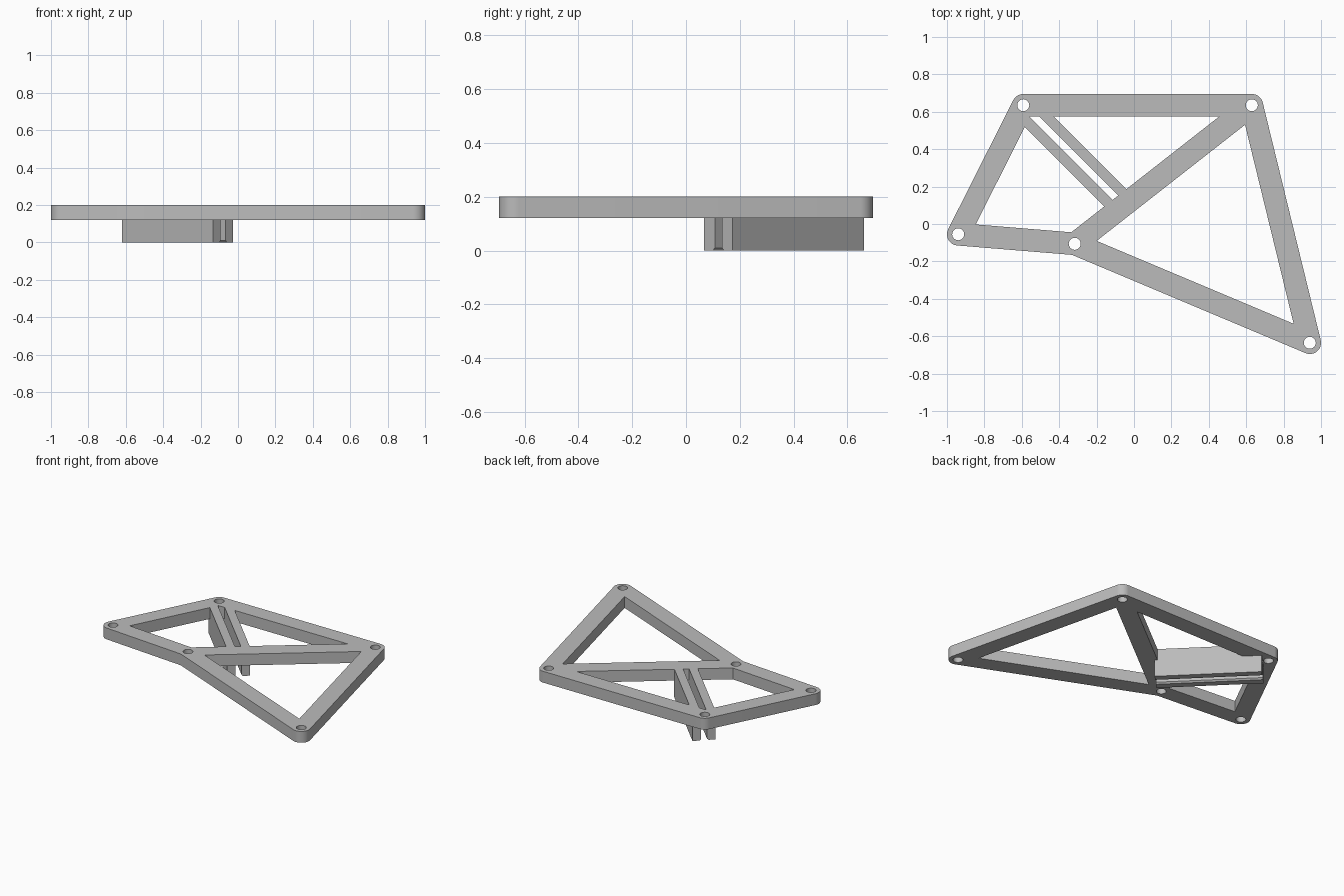
import bpy, bmesh, math
from mathutils import Vector

cube = bpy.data.objects.get("Cube")
if cube:
    bpy.data.objects.remove(cube, do_unlink=True)

grey = bpy.data.materials.new("plain_grey")
grey.use_nodes = True
grey.diffuse_color = (0.5, 0.5, 0.5, 1)
grey.node_tree.nodes["Principled BSDF"].inputs["Base Color"].default_value = (0.5, 0.5, 0.5, 1)

# Pivot points of the linkage frame, and its sizes
A, B, C, D, E = [Vector(p) for p in (
    (-0.94, -0.055), (-0.317, -0.106), (0.94, -0.635), (0.63, 0.635), (-0.592, 0.635))]
HALF, HOLE = 0.06, 0.032
LOW, HIGH = 0.12, 0.2
# Fin edges, measured across the diagonal as x + y
FIN_EDGES = (-0.065, 0.014, 0.068, 0.147)
FIN_ENDS = (-1.175, -0.2)      # along the diagonal, as x - y


def offset_loop(points, dist, rounded=False):
    """Offset a counter-clockwise loop outwards, rounding convex corners if asked."""
    out = []
    for i, p in enumerate(points):
        d1 = (p - points[i - 1]).normalized()
        d2 = (points[(i + 1) % len(points)] - p).normalized()
        n1, n2 = Vector((d1.y, -d1.x)), Vector((d2.y, -d2.x))
        turn = math.atan2(d1.x * d2.y - d1.y * d2.x, d1.dot(d2))
        if rounded and turn > 0:
            start = math.atan2(n1.y, n1.x)
            for k in range(13):
                a = start + turn * k / 12
                out.append(p + dist * Vector((math.cos(a), math.sin(a))))
        else:
            out.append(p + (n1 + n2) * dist / (1 + n1.dot(n2)))
    return out


def clip(points, limit, sign):
    """Keep the part of a convex loop where sign * (x + y - limit) >= 0."""
    out = []
    for i, q in enumerate(points):
        p = points[i - 1]
        fp, fq = (sign * (v.x + v.y - limit) for v in (p, q))
        if fp * fq < 0:
            out.append(p.lerp(q, fp / (fp - fq)))
        if fq >= 0:
            out.append(q)
    return out


def circle(centre, radius, steps=32):
    return [centre + radius * Vector((math.cos(math.tau * k / steps), math.sin(math.tau * k / steps)))
            for k in range(steps)]


def finish(name, mesh):
    bm = bmesh.new()
    bm.from_mesh(mesh)
    bmesh.ops.remove_doubles(bm, verts=bm.verts, dist=0.0001)
    bmesh.ops.recalc_face_normals(bm, faces=bm.faces)
    bm.to_mesh(mesh)
    bm.free()
    mesh.materials.clear()
    mesh.materials.append(grey)
    obj = bpy.data.objects.new(name, mesh)
    bpy.context.collection.objects.link(obj)
    bpy.ops.object.select_all(action='DESELECT')
    obj.select_set(True)
    bpy.context.view_layer.objects.active = obj
    bpy.ops.object.shade_smooth_by_angle(angle=math.radians(30))
    return obj


# Frame: outline, openings split by the fins, and pivot holes
opening = offset_loop([A, B, D, E], -HALF)
e1, e2, e3, e4 = FIN_EDGES
loops = [offset_loop([A, B, C, D, E], HALF, True),
         offset_loop([B, C, D], -HALF),
         clip(opening, e1, -1),
         clip(clip(opening, e2, 1), e3, -1),
         clip(opening, e4, 1)]
loops += [circle(p, HOLE) for p in (A, B, C, D, E)]

curve = bpy.data.curves.new("frame_outline", 'CURVE')
curve.dimensions = '2D'
curve.fill_mode = 'BOTH'
curve.extrude = (HIGH - LOW) / 2
for loop in loops:
    spline = curve.splines.new('POLY')
    spline.points.add(len(loop) - 1)
    for point, v in zip(spline.points, loop):
        point.co = (v.x, v.y, 0, 1)
    spline.use_cyclic_u = True
helper = bpy.data.objects.new("frame_outline", curve)
bpy.context.collection.objects.link(helper)
bpy.context.view_layer.update()
evaluated = helper.evaluated_get(bpy.context.evaluated_depsgraph_get())
frame_mesh = bpy.data.meshes.new_from_object(evaluated)
bpy.data.objects.remove(helper, do_unlink=True)
for v in frame_mesh.vertices:
    v.co.z += (LOW + HIGH) / 2
finish("frame", frame_mesh)

# Two hanging fins, each with a chamfer on the lower edge facing the slot
CHAMFER = 0.01


def fin(name, outer, inner):
    side = math.copysign(CHAMFER * math.sqrt(2), outer - inner)
    section = [(outer, 0), (inner + side, 0), (inner, CHAMFER), (inner, LOW), (outer, LOW)]
    bm = bmesh.new()
    rings = [[bm.verts.new(((s + t) / 2, (s - t) / 2, z)) for s, z in section] for t in FIN_ENDS]
    for ring in rings:
        bm.faces.new(ring)
    for i in range(len(section)):
        bm.faces.new((rings[0][i - 1], rings[0][i], rings[1][i], rings[1][i - 1]))
    mesh = bpy.data.meshes.new(name)
    bm.to_mesh(mesh)
    bm.free()
    finish(name, mesh)


fin("outer_fin", e1, e2)
fin("inner_fin", e4, e3)
